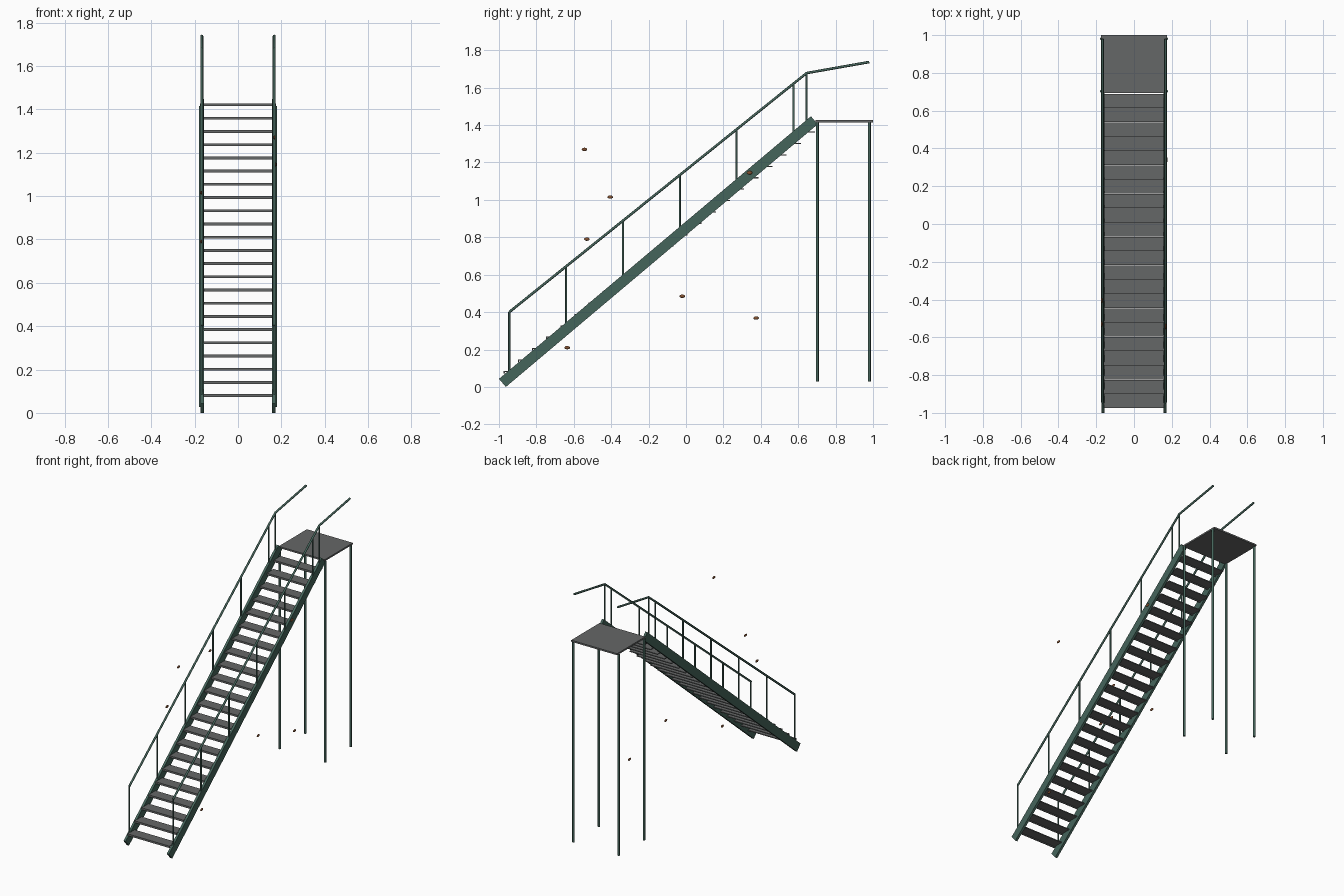
import bpy, bmesh, math
from mathutils import Vector

if "Cube" in bpy.data.objects:
    bpy.data.objects.remove(bpy.data.objects["Cube"])


def material(name, rgb):
    m = bpy.data.materials.new(name)
    m.diffuse_color = (*rgb, 1)
    m.use_nodes = True
    m.node_tree.nodes["Principled BSDF"].inputs["Base Color"].default_value = m.diffuse_color
    return m


GREEN = material("dark_green_paint", (0.06, 0.13, 0.105))
DARK = material("dark_tread", (0.13, 0.135, 0.135))
RUST = material("rust_brown", (0.22, 0.08, 0.03))


def finish(name, bm, mat):
    bmesh.ops.recalc_face_normals(bm, faces=bm.faces)
    me = bpy.data.meshes.new(name)
    bm.to_mesh(me)
    bm.free()
    me.materials.append(mat)
    ob = bpy.data.objects.new(name, me)
    bpy.context.collection.objects.link(ob)
    return ob


def extrude_profile(name, pts, x0, x1, mat):
    """Extrude a (y, z) outline along x."""
    bm = bmesh.new()
    face = bm.faces.new([bm.verts.new((x0, y, z)) for y, z in pts])
    ext = bmesh.ops.extrude_face_region(bm, geom=[face])
    verts = [v for v in ext["geom"] if isinstance(v, bmesh.types.BMVert)]
    bmesh.ops.translate(bm, verts=verts, vec=(x1 - x0, 0, 0))
    return finish(name, bm, mat)


def rod(name, a, b, radius, sides=10):
    """Round bar between two points."""
    a, b = Vector(a), Vector(b)
    bm = bmesh.new()
    bmesh.ops.create_cone(bm, cap_ends=True, segments=sides, radius1=radius,
                          radius2=radius, depth=(b - a).length)
    rot = (b - a).to_track_quat('Z', 'Y').to_matrix()
    bmesh.ops.rotate(bm, verts=bm.verts, matrix=rot)
    bmesh.ops.translate(bm, verts=bm.verts, vec=(a + b) / 2)
    for f in bm.faces:
        f.smooth = len(f.verts) == 4
    return finish(name, bm, GREEN)


def rail(name, pts, radius):
    """Bent handrail swept along a polyline."""
    cu = bpy.data.curves.new(name, 'CURVE')
    cu.dimensions = '3D'
    cu.bevel_depth = radius
    cu.bevel_resolution = 2
    cu.use_fill_caps = True
    sp = cu.splines.new('POLY')
    sp.points.add(len(pts) - 1)
    for p, co in zip(sp.points, pts):
        p.co = (*co, 1)
    cu.materials.append(GREEN)
    ob = bpy.data.objects.new(name, cu)
    bpy.context.collection.objects.link(ob)


# Treads: thin plate with a front nosing
RISE, RUN = 0.0609, 0.0757
for i in range(22):
    y, z = -0.975 + i * RUN, 0.086 + i * RISE
    d = RUN - 0.001
    extrude_profile(f"tread_{i + 1}",
                    [(y, z), (y + d, z), (y + d, z - 0.006), (y + 0.006, z - 0.006),
                     (y + 0.006, z - 0.013), (y, z - 0.013)], -0.16, 0.16, DARK)

# Landing plate
extrude_profile("landing", [(0.693, 1.415), (1.0, 1.415), (1.0, 1.426), (0.693, 1.426)],
                -0.175, 0.175, DARK)

RAIL_X = 0.167
Y0, Y1 = -0.945, 0.645
for side, s in (("left", -1), ("right", 1)):
    # Sloping side beam
    extrude_profile(f"{side}_stringer",
                    [(-1.0, 0.043), (-0.963, 0.0), (0.704, 1.404), (0.668, 1.447)],
                    s * 0.157, s * 0.173, GREEN)
    # Handrail with the bend above the landing
    x = s * RAIL_X
    rail(f"{side}_handrail", [(x, Y0, 0.40), (x, Y1, 1.678), (x, 0.98, 1.737)], 0.007)
    # Handrail posts
    for i, y in enumerate((Y0, -0.641, -0.337, -0.033, 0.271, 0.575, Y1)):
        top = 0.40 + (y - Y0) * (1.278 / 1.59)
        foot = 0.022 + (y + 0.98) * 0.842
        rod(f"{side}_post_{i + 1}", (x, y, foot), (x, y, top), 0.0055)
    # Landing legs
    for end, y in (("front", 0.702), ("back", 0.98)):
        rod(f"{side}_{end}_leg", (s * 0.172, y, 0.028), (s * 0.172, y, 1.415), 0.008)

# Small rust flecks in the planes of the two sides
flecks = [(0.168, -0.543, 1.27), (-0.17, -0.405, 1.015), (-0.17, -0.53, 0.79),
          (0.173, 0.34, 1.145), (0.168, -0.02, 0.485), (0.168, 0.375, 0.368),
          (0.168, -0.635, 0.21)]
for i, c in enumerate(flecks):
    bm = bmesh.new()
    bmesh.ops.create_uvsphere(bm, u_segments=12, v_segments=8, radius=1)
    bmesh.ops.scale(bm, verts=bm.verts, vec=(0.005, 0.015, 0.009))
    bmesh.ops.translate(bm, verts=bm.verts, vec=c)
    for f in bm.faces:
        f.smooth = True
    finish(f"rust_fleck_{i + 1}", bm, RUST)
